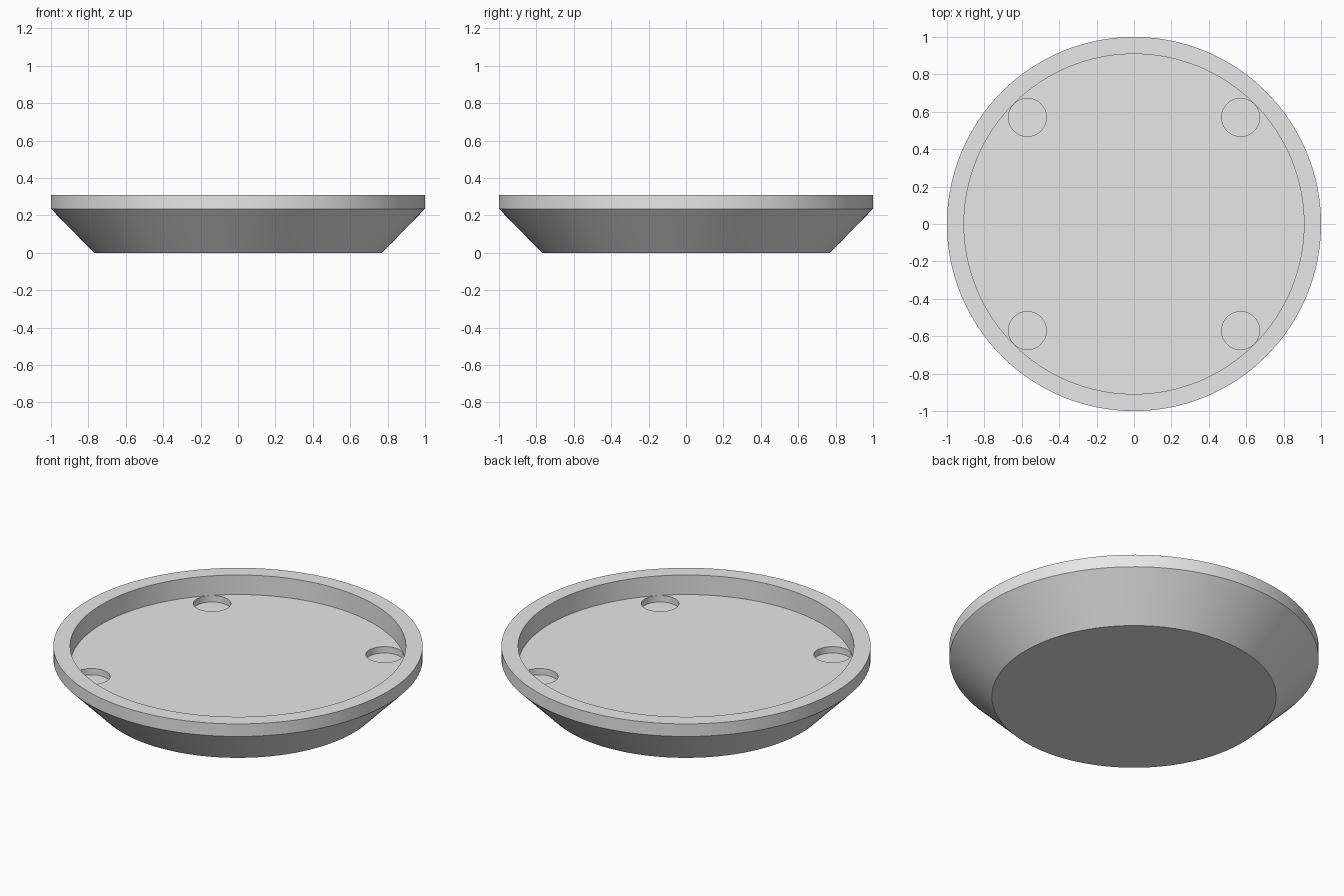
import bpy
import bmesh
import math

cube = bpy.data.objects.get("Cube")
if cube:
    bpy.data.objects.remove(cube, do_unlink=True)

grey = bpy.data.materials.new("light_grey")
grey.use_nodes = True
grey.diffuse_color = (0.8, 0.8, 0.8, 1)
grey.node_tree.nodes["Principled BSDF"].inputs["Base Color"].default_value = (0.8, 0.8, 0.8, 1)

TOP, SHOULDER, FLOOR = 0.31, 0.235, 0.193
POCKET_RADIUS, POCKET_DEPTH, POCKET_OFFSET = 0.1015, 0.038, 0.57


def lathe(name, profile, segments, centre=(0, 0)):
    """Solid of revolution from (radius, z) points, capped at both ends."""
    bm = bmesh.new()
    rings = []
    for radius, z in profile:
        angles = [2 * math.pi * i / segments for i in range(segments)]
        rings.append([bm.verts.new((centre[0] + radius * math.cos(a),
                                    centre[1] + radius * math.sin(a), z)) for a in angles])
    for low, high in zip(rings, rings[1:]):
        for i in range(segments):
            j = (i + 1) % segments
            bm.faces.new((low[i], low[j], high[j], high[i]))
    bm.faces.new(rings[0][::-1])
    bm.faces.new(rings[-1])
    bmesh.ops.recalc_face_normals(bm, faces=bm.faces)
    mesh = bpy.data.meshes.new(name)
    bm.to_mesh(mesh)
    bm.free()
    mesh.materials.append(grey)
    obj = bpy.data.objects.new(name, mesh)
    bpy.context.collection.objects.link(obj)
    return obj


# Round dish: flared underside, upright rim, sunken floor
dish = lathe("round_dish", [(0.77, 0), (1, SHOULDER), (1, TOP), (0.909, TOP), (0.909, FLOOR)], 128)

bpy.ops.object.select_all(action="DESELECT")
dish.select_set(True)
bpy.context.view_layer.objects.active = dish

# Four shallow round pockets in the floor
for sx in (-1, 1):
    for sy in (-1, 1):
        cutter = lathe("pocket_cutter",
                       [(POCKET_RADIUS, FLOOR - POCKET_DEPTH), (POCKET_RADIUS, FLOOR + 0.05)],
                       64, (sx * POCKET_OFFSET, sy * POCKET_OFFSET))
        cutter.hide_render = True
        cut = dish.modifiers.new("pocket", "BOOLEAN")
        cut.operation = "DIFFERENCE"
        cut.solver = "EXACT"
        cut.object = cutter
        bpy.ops.object.modifier_apply(modifier=cut.name)
        bpy.data.objects.remove(cutter, do_unlink=True)

bpy.ops.object.shade_smooth_by_angle(angle=math.radians(30))
